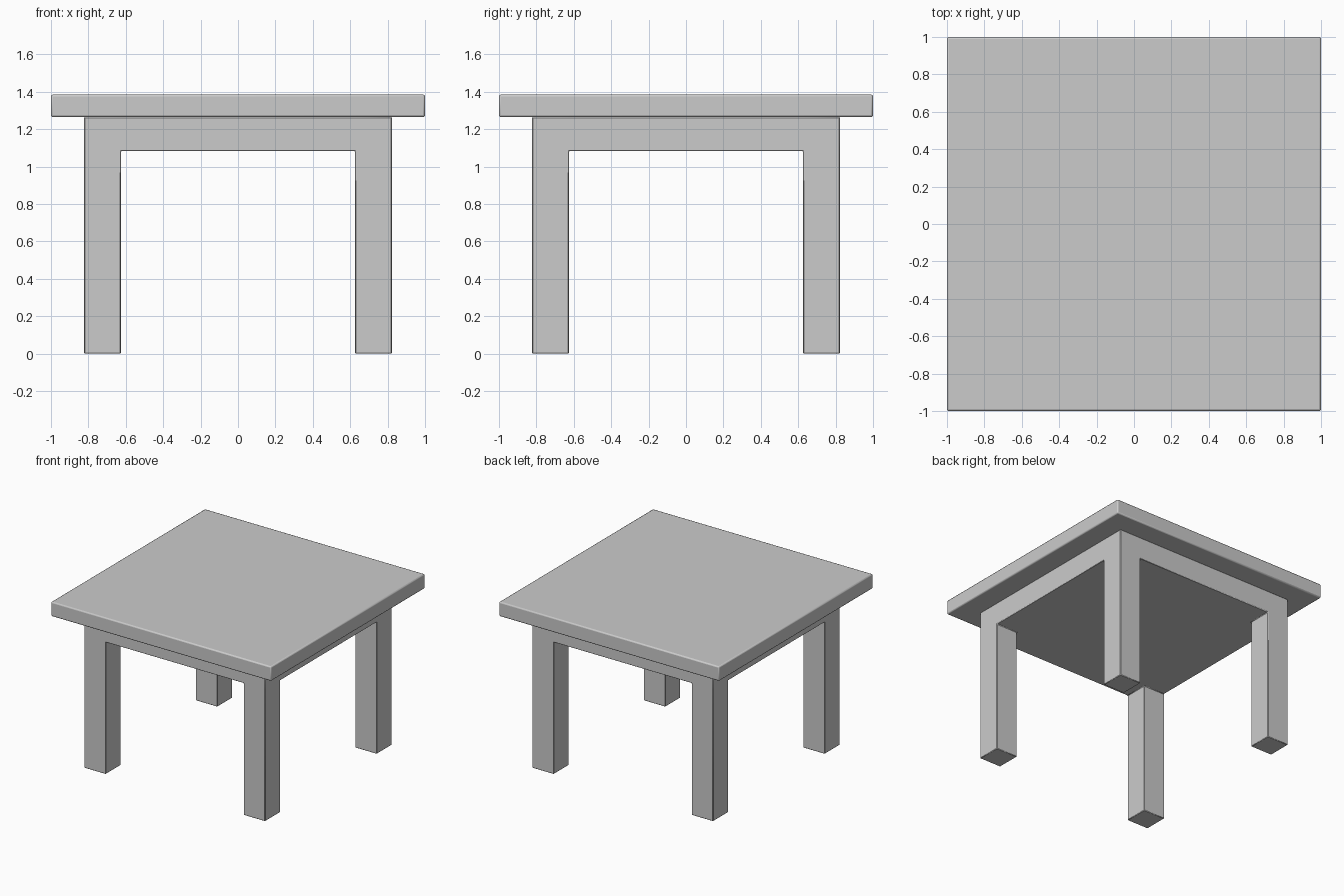
import bpy, bmesh

if "Cube" in bpy.data.objects:
    bpy.data.objects.remove(bpy.data.objects["Cube"])

OUT, INN = 0.823, 0.626                 # outer and inner leg faces
APRON_Z, TOP_Z, HEIGHT = 1.083, 1.265, 1.385


def finish(name, bm, bevel, segments):
    bmesh.ops.recalc_face_normals(bm, faces=bm.faces)
    mesh = bpy.data.meshes.new(name)
    bm.to_mesh(mesh)
    bm.free()
    obj = bpy.data.objects.new(name, mesh)
    bpy.context.collection.objects.link(obj)
    mod = obj.modifiers.new("soft_edges", 'BEVEL')
    mod.width, mod.segments = bevel, segments
    mod.limit_method = 'ANGLE'
    bpy.ops.object.select_all(action='DESELECT')
    bpy.context.view_layer.objects.active = obj
    obj.select_set(True)
    bpy.ops.object.shade_smooth_by_angle()
    return obj


# Base: 3x3 slab (solid apron) with its four corner cells extruded into legs
bm = bmesh.new()
c = [-OUT, -INN, INN, OUT]
v = [[bm.verts.new((x, y, APRON_Z)) for y in c] for x in c]
cells = {(i, j): bm.faces.new((v[i][j], v[i + 1][j], v[i + 1][j + 1], v[i][j + 1]))
         for i in range(3) for j in range(3)}
slab = bmesh.ops.extrude_face_region(bm, geom=list(bm.faces), use_keep_orig=True)
for e in slab["geom"]:
    if isinstance(e, bmesh.types.BMVert):
        e.co.z = TOP_Z
for key in [(0, 0), (0, 2), (2, 0), (2, 2)]:
    leg = bmesh.ops.extrude_discrete_faces(bm, faces=[cells[key]])["faces"][0]
    for vert in leg.verts:
        vert.co.z = 0
finish("legs_and_apron", bm, 0.004, 1)

# Tabletop: square board with lightly rounded edges
bm = bmesh.new()
bmesh.ops.create_cube(bm, size=1)
for vert in bm.verts:
    vert.co.x *= 2
    vert.co.y *= 2
    vert.co.z = vert.co.z * (HEIGHT - TOP_Z) + (HEIGHT + TOP_Z) / 2
finish("tabletop", bm, 0.01, 2)
